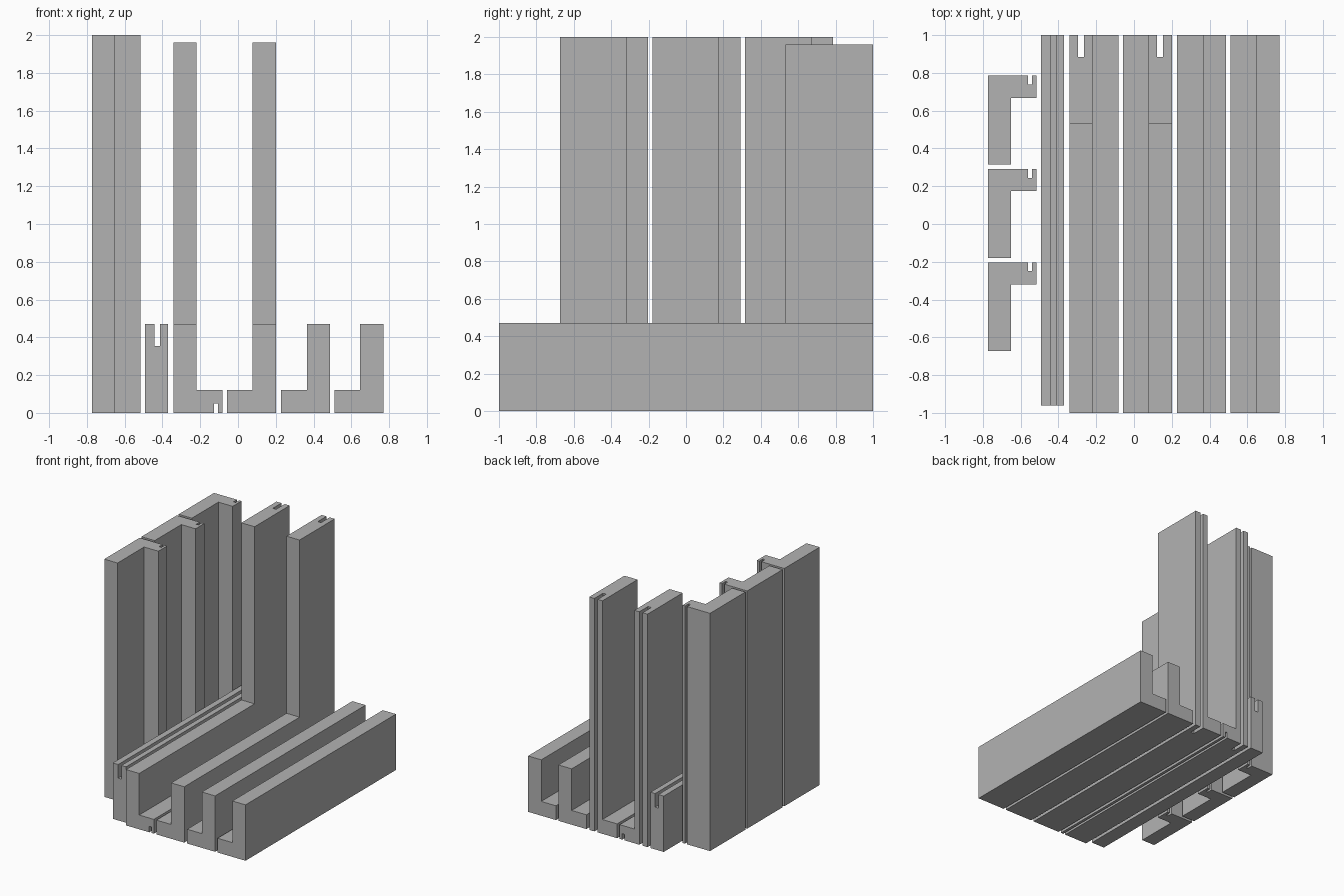
import bpy
import bmesh
from mathutils import Vector

if "Cube" in bpy.data.objects:
    bpy.data.objects.remove(bpy.data.objects["Cube"], do_unlink=True)

grey = bpy.data.materials.new("plain grey")
grey.use_nodes = True
colour = (0.45, 0.45, 0.45, 1)
grey.diffuse_color = colour
grey.node_tree.nodes["Principled BSDF"].inputs["Base Color"].default_value = colour


def prism(name, profile, axis, start, end):
    """Extrude a 2D outline along an axis; the outline uses the other two axes in order."""
    def place(a, b):
        p = [a, b]
        p.insert("xyz".index(axis), start)
        return p
    bm = bmesh.new()
    face = bm.faces.new([bm.verts.new(place(a, b)) for a, b in profile])
    grown = bmesh.ops.extrude_face_region(bm, geom=[face])
    shift = Vector([end - start if c == axis else 0 for c in "xyz"])
    verts = [g for g in grown["geom"] if isinstance(g, bmesh.types.BMVert)]
    bmesh.ops.translate(bm, verts=verts, vec=shift)
    bmesh.ops.recalc_face_normals(bm, faces=bm.faces)
    mesh = bpy.data.meshes.new(name)
    bm.to_mesh(mesh)
    bm.free()
    mesh.materials.append(grey)
    obj = bpy.data.objects.new(name, mesh)
    bpy.context.collection.objects.link(obj)
    return obj


def rect(a0, a1, b0, b1):
    return [(a0, b0), (a1, b0), (a1, b1), (a0, b1)]


def cut(obj, x0, x1, y0, y1, z0, z1):
    """Remove a box from a part and discard the cutter."""
    cutter = prism("cutter", rect(x0, x1, y0, y1), "z", z0, z1)
    cutter.hide_render = True
    mod = obj.modifiers.new("cut", "BOOLEAN")
    mod.operation = "DIFFERENCE"
    mod.solver = "EXACT"
    mod.object = cutter
    bpy.context.view_layer.objects.active = obj
    bpy.ops.object.modifier_apply(modifier=mod.name)
    bpy.data.objects.remove(cutter, do_unlink=True)


RAIL_H, FOOT_H, POST_H = 0.47, 0.12, 1.96

# Three upright L-section posts, each with a groove in its short leg
for i, place in enumerate(("back", "middle", "front")):
    y = 0.785 - 0.494 * i
    outline = [(-0.773, y - 0.47), (-0.65, y - 0.47), (-0.65, y - 0.117),
               (-0.517, y - 0.117), (-0.517, y), (-0.54, y), (-0.54, y - 0.047),
               (-0.56, y - 0.047), (-0.56, y), (-0.773, y)]
    prism(place + "_side_post", outline, "z", 0, 2)

# Slotted straight rail
slotted = [(-0.493, 0), (-0.37, 0), (-0.37, RAIL_H), (-0.413, RAIL_H),
           (-0.413, 0.355), (-0.443, 0.355), (-0.443, RAIL_H), (-0.493, RAIL_H)]
prism("slotted_rail", slotted, "y", -0.96, 1)

# Two rails whose walls rise into a tall post at the back, slotted down the rear
side = [(-1, 0), (1, 0), (1, POST_H), (0.533, POST_H), (0.533, RAIL_H), (-1, RAIL_H)]
left_post = prism("right_post_rail", side, "x", -0.342, -0.083)
cut(left_post, -0.219, 0.1, -1.1, 1.1, FOOT_H, 2.1)
cut(left_post, -0.296, -0.266, 0.885, 1.1, -0.1, 2.1)
cut(left_post, -0.126, -0.106, -1.1, 1.1, -0.1, 0.05)

right_post = prism("left_post_rail", side, "x", -0.059, 0.2)
cut(right_post, -0.2, 0.078, -1.1, 1.1, FOOT_H, 2.1)
cut(right_post, 0.123, 0.153, 0.885, 1.1, -0.1, 2.1)

# Two plain L-section rails
for name, x in (("inner_plain_rail", 0.487), ("outer_plain_rail", 0.77)):
    outline = [(x - 0.26, 0), (x, 0), (x, RAIL_H), (x - 0.123, RAIL_H),
               (x - 0.123, FOOT_H), (x - 0.26, FOOT_H)]
    prism(name, outline, "y", -1, 1)
